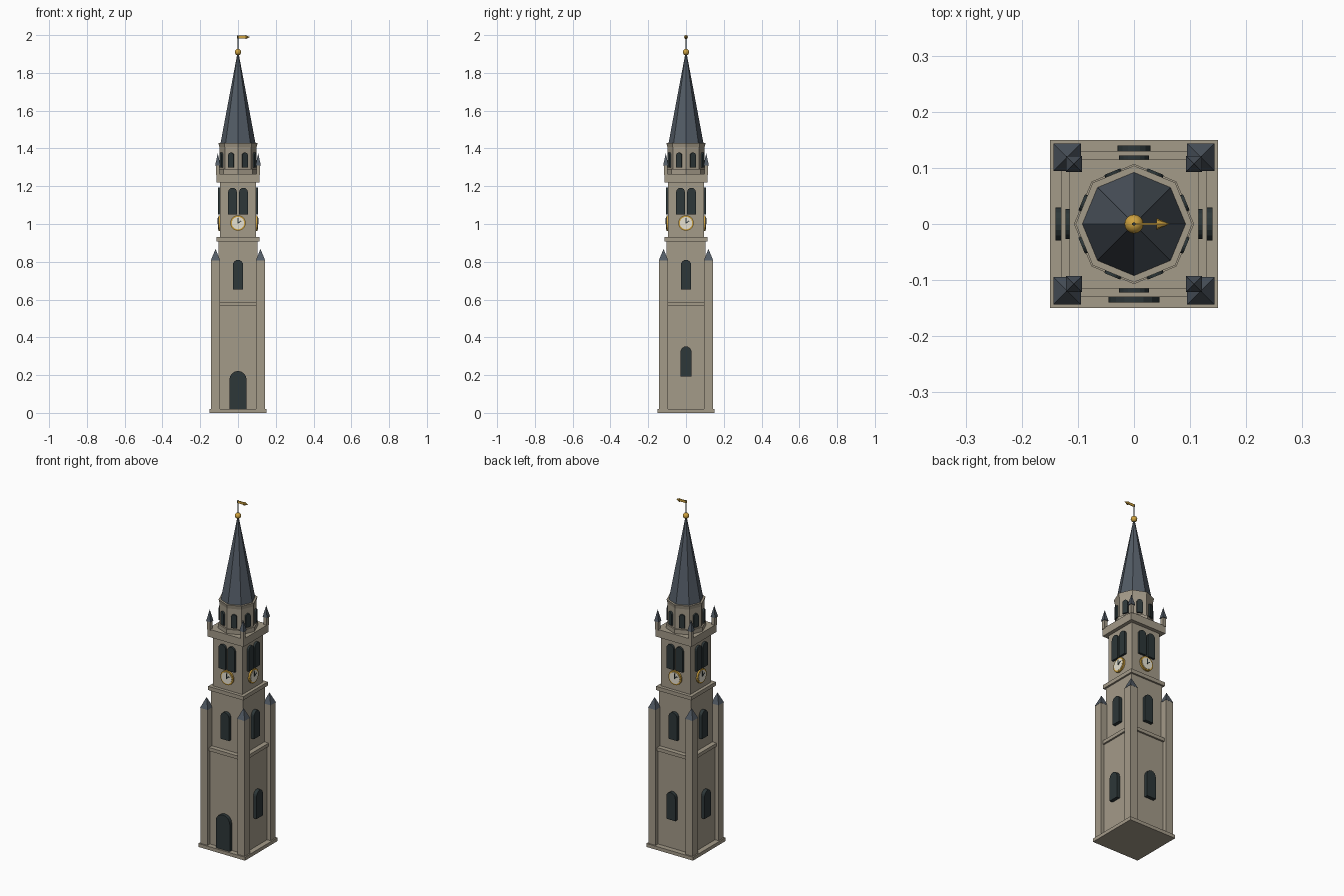
import bpy, bmesh, math
from mathutils import Matrix, Vector

if "Cube" in bpy.data.objects:
    bpy.data.objects.remove(bpy.data.objects["Cube"])


def material(name, rgb):
    m = bpy.data.materials.new(name)
    m.diffuse_color = (*rgb, 1)
    m.use_nodes = True
    m.node_tree.nodes["Principled BSDF"].inputs["Base Color"].default_value = m.diffuse_color
    return m


STONE = material("stone", (0.37, 0.325, 0.25))
SLATE = material("slate", (0.085, 0.105, 0.13))
DARK = material("dark_opening", (0.026, 0.038, 0.04))
GOLD = material("gold", (0.62, 0.36, 0.05))
CREAM = material("clock_cream", (0.8, 0.76, 0.64))


def finish(name, bm, mat, matrix=None):
    if matrix is not None:
        bm.transform(matrix)
    bmesh.ops.recalc_face_normals(bm, faces=bm.faces)
    me = bpy.data.meshes.new(name)
    bm.to_mesh(me)
    bm.free()
    me.materials.append(mat)
    ob = bpy.data.objects.new(name, me)
    bpy.context.collection.objects.link(ob)
    return ob


def box(name, x, y, z, mat, matrix=None):
    """Box from (min, max) pairs."""
    bm = bmesh.new()
    bmesh.ops.create_cube(bm, size=1)
    for v in bm.verts:
        v.co = [r[0] if c < 0 else r[1] for c, r in zip(v.co, (x, y, z))]
    return finish(name, bm, mat, matrix)


def block(name, half, z0, z1, mat=STONE, cx=0, cy=0):
    return box(name, (cx - half, cx + half), (cy - half, cy + half), (z0, z1), mat)


def cone(name, sides, r0, r1, z0, z1, mat, turn=0, cx=0, cy=0, matrix=None):
    bm = bmesh.new()
    m = Matrix.Translation((cx, cy, (z0 + z1) / 2)) @ Matrix.Rotation(turn, 4, 'Z')
    bmesh.ops.create_cone(bm, cap_ends=True, segments=sides, radius1=r0,
                          radius2=r1, depth=z1 - z0, matrix=m)
    return finish(name, bm, mat, matrix)


def arch(name, cx, width, z0, z1, y_in, y_out, turn):
    """Round-headed slab on the -y side, turned about z."""
    r = width / 2
    pts = [(cx - r, z0), (cx + r, z0)]
    pts += [(cx + r * math.cos(math.pi * i / 8), z1 - r + r * math.sin(math.pi * i / 8))
            for i in range(9)]
    bm = bmesh.new()
    f = bm.faces.new([bm.verts.new((x, -y_in, z)) for x, z in pts])
    ext = bmesh.ops.extrude_face_region(bm, geom=[f])
    for v in ext["geom"]:
        if isinstance(v, bmesh.types.BMVert):
            v.co.y = -y_out
    return finish(name, bm, DARK, Matrix.Rotation(turn, 4, 'Z'))


# Stacked square masonry
block("plinth", 0.15, 0, 0.02)
block("lower_shaft", 0.12, 0.02, 0.575)
block("string_course", 0.13, 0.565, 0.585)
block("upper_shaft", 0.103, 0.575, 0.91)
block("shaft_cornice", 0.113, 0.908, 0.93)
block("belfry", 0.094, 0.93, 1.225)
block("belfry_cornice", 0.115, 1.22, 1.265)

# Corner buttresses and upper pinnacles
for sx in (-1, 1):
    for sy in (-1, 1):
        bx, by = sx * 0.119, sy * 0.119
        block("buttress", 0.0235, 0.02, 0.81, STONE, bx, by)
        cone("buttress_cap", 4, 0.0245 * math.sqrt(2), 0, 0.808, 0.868, SLATE, math.pi / 4, bx, by)
        px, py = sx * 0.107, sy * 0.107
        block("pinnacle_post", 0.010, 1.26, 1.312, STONE, px, py)
        cone("pinnacle_cap", 4, 0.014 * math.sqrt(2), 0, 1.31, 1.375, SLATE, math.pi / 4, px, py)

# Openings and clocks on the four sides
for k in range(4):
    a = k * math.pi / 2
    rot = Matrix.Rotation(a, 4, 'Z')
    if k == 0:
        arch("door", 0, 0.09, 0.02, 0.222, 0.11, 0.14, a)
    else:
        arch("lower_window", 0, 0.058, 0.193, 0.352, 0.11, 0.14, a)
    arch("upper_window", 0, 0.054, 0.652, 0.81, 0.095, 0.122, a)
    for s in (-1, 1):
        arch("belfry_window", s * 0.029, 0.046, 1.05, 1.192, 0.085, 0.106, a)

    to_wall = rot @ Matrix.Translation((0, 0, 1.005)) @ Matrix.Rotation(math.pi / 2, 4, 'X')
    cone("clock_rim", 24, 0.041, 0.041, 0.09, 0.104, GOLD, matrix=to_wall)
    cone("clock_face", 24, 0.033, 0.033, 0.10, 0.106, CREAM, matrix=to_wall)
    for length, angle in ((0.027, 0), (0.021, -math.radians(55))):
        box("clock_hand", (-0.0025, 0.0025), (-0.003, length), (0.105, 0.108), DARK,
            to_wall @ Matrix.Rotation(angle, 4, 'Z'))

# Octagonal lantern
cone("lantern_base", 8, 0.107, 0.107, 1.265, 1.29, STONE)
cone("lantern", 8, 0.099, 0.099, 1.285, 1.415, STONE)
cone("lantern_eave", 8, 0.099, 0.104, 1.408, 1.43, STONE)
for k in range(8):
    arch("lantern_window", 0, 0.031, 1.30, 1.378, 0.085, 0.101, math.radians(22.5 + 45 * k))

# Spire and weather vane
cone("spire", 8, 0.092, 0.004, 1.43, 1.90, SLATE)
bm = bmesh.new()
bmesh.ops.create_uvsphere(bm, u_segments=16, v_segments=10, radius=0.017,
                          matrix=Matrix.Translation((0, 0, 1.91)))
ball = finish("finial_ball", bm, GOLD)
for p in ball.data.polygons:
    p.use_smooth = True
cone("vane_pole", 8, 0.003, 0.003, 1.9, 1.998, DARK)
box("vane_tail", (-0.004, 0.042), (-0.002, 0.002), (1.983, 1.997), GOLD)
cone("vane_arrow", 8, 0.0105, 0, 0.04, 0.064, GOLD,
     matrix=Matrix.Translation((0, 0, 1.9895)) @ Matrix.Rotation(math.pi / 2, 4, 'Y'))
